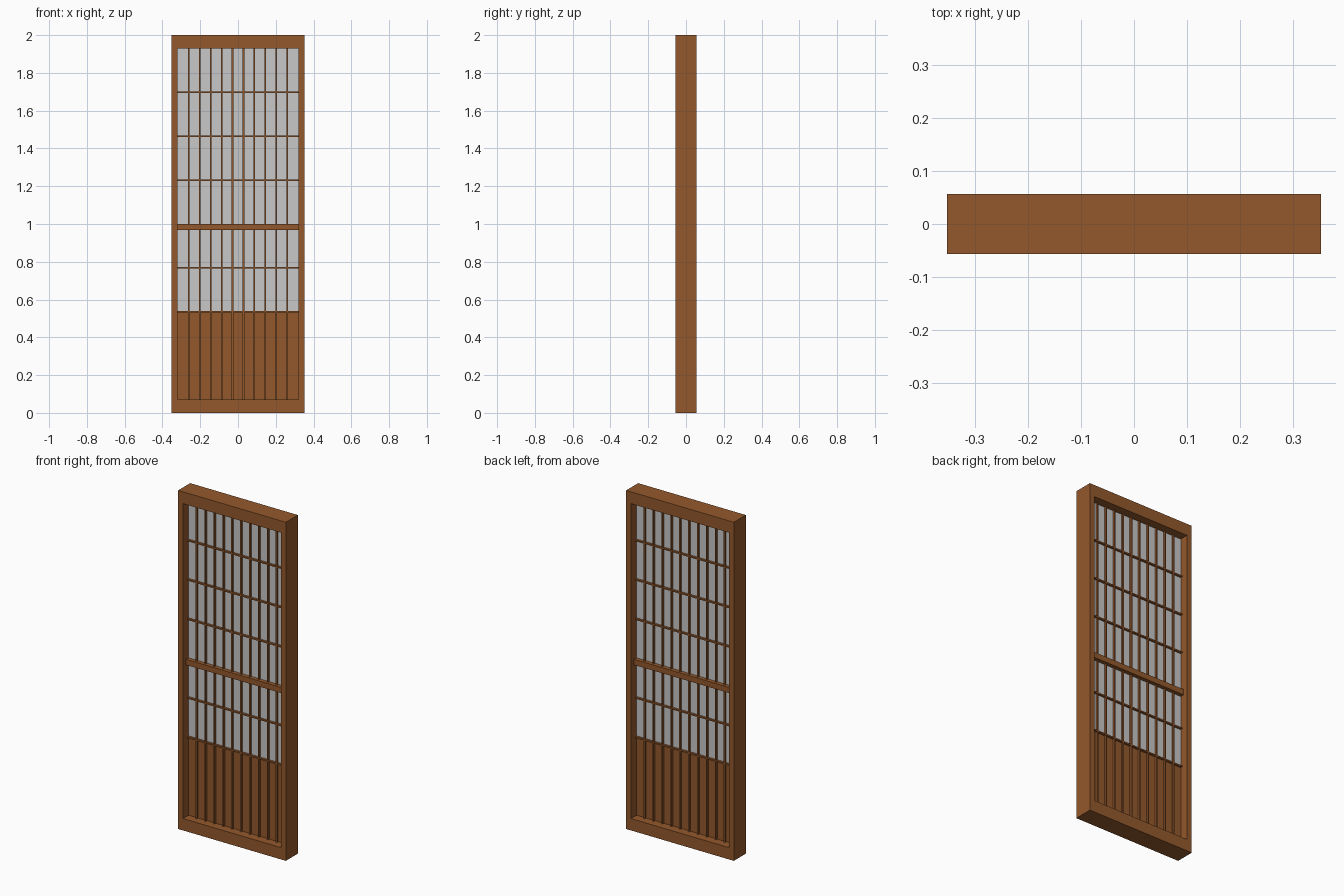
import bpy

if "Cube" in bpy.data.objects:
    bpy.data.objects.remove(bpy.data.objects["Cube"])


def material(name, rgb):
    m = bpy.data.materials.new(name)
    m.diffuse_color = (*rgb, 1.0)
    m.use_nodes = True
    m.node_tree.nodes["Principled BSDF"].inputs["Base Color"].default_value = m.diffuse_color
    return m


wood = material("brown wood", (0.295, 0.098, 0.025))
paper = material("pale grey paper", (0.58, 0.58, 0.58))


def box(name, x0, x1, z0, z1, half_depth, mat):
    """Box spanning x0..x1, z0..z1 and centred on y = 0."""
    bpy.ops.mesh.primitive_cube_add(size=1, location=((x0 + x1) / 2, 0, (z0 + z1) / 2))
    ob = bpy.context.object
    ob.name = name
    ob.scale = (x1 - x0, 2 * half_depth, z1 - z0)
    bpy.ops.object.transform_apply(location=False, rotation=False, scale=True)
    ob.data.materials.append(mat)
    return ob


W, D, H = 0.352, 0.056, 2.0        # outer half width, half depth, height
IN, BOTTOM, TOP = 0.32, 0.07, 1.93  # opening
COLS, ROWS = 11, 8
row = (TOP - BOTTOM) / ROWS
panel_top = BOTTOM + 2 * row

# Outer frame
box("left_stile", -W, -IN, 0, H, D, wood)
box("right_stile", IN, W, 0, H, D, wood)
box("top_rail", -IN, IN, TOP, H, D, wood)
box("bottom_rail", -IN, IN, 0, BOTTOM, D, wood)

# Middle rail, paper sheet and lower wooden panel
box("middle_rail", -IN, IN, 0.967, 1.0, 0.028, wood)
box("paper_sheet", -IN, IN, panel_top, TOP, 0.004, paper)
box("lower_panel", -IN, IN, BOTTOM, panel_top, 0.004, wood)

# Lattice, standing out on both faces
for i in range(1, COLS):
    x = -IN + 2 * IN * i / COLS
    box(f"vertical_bar_{i}", x - 0.004, x + 0.004, BOTTOM, TOP, 0.016, wood)
for i in (2, 3, 5, 6, 7):
    z = BOTTOM + row * i
    box(f"horizontal_bar_{i}", -IN, IN, z - 0.004, z + 0.004, 0.0165, wood)
